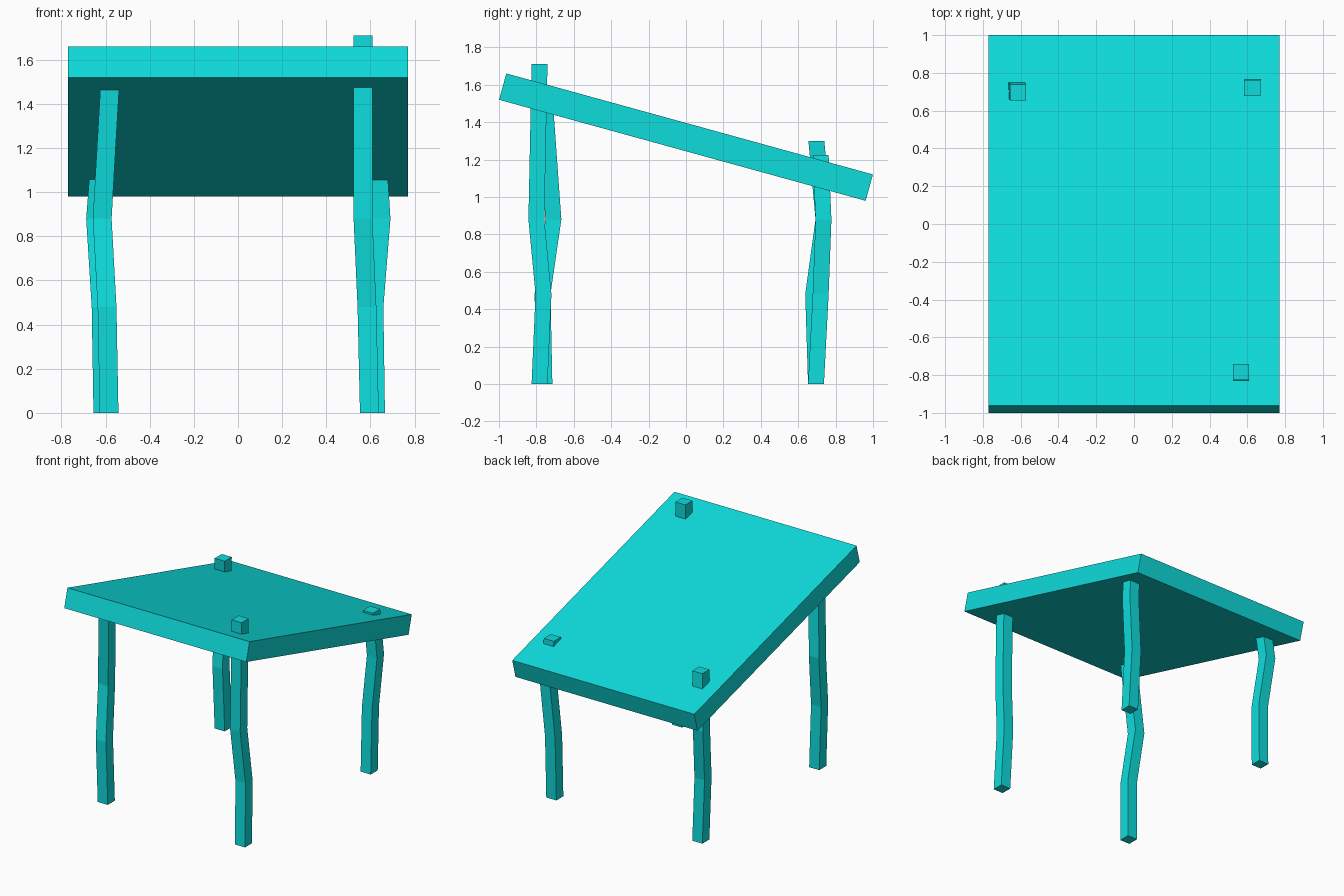
import bpy
import bmesh
from math import atan2
from mathutils import Vector

default = bpy.data.objects.get("Cube")
if default:
    bpy.data.objects.remove(default, do_unlink=True)

cyan = bpy.data.materials.new("cyan")
cyan.use_nodes = True
cyan.diffuse_color = (0.0045, 0.72, 0.72, 1)
cyan.node_tree.nodes["Principled BSDF"].inputs["Base Color"].default_value = cyan.diffuse_color


def add_object(name, bm):
    bmesh.ops.recalc_face_normals(bm, faces=bm.faces)
    mesh = bpy.data.meshes.new(name)
    bm.to_mesh(mesh)
    bm.free()
    mesh.materials.append(cyan)
    obj = bpy.data.objects.new(name, mesh)
    bpy.context.collection.objects.link(obj)
    return obj


def add_leg(name, path, width=0.085):
    """Square post swept through a bent path of centre points."""
    bm = bmesh.new()
    h = width / 2
    rings = [[bm.verts.new(Vector(p) + Vector((sx * h, sy * h, 0)))
              for sx, sy in ((-1, -1), (1, -1), (1, 1), (-1, 1))] for p in path]
    bm.faces.new(rings[0])
    bm.faces.new(rings[-1])
    for low, high in zip(rings, rings[1:]):
        for i in range(4):
            j = (i + 1) % 4
            bm.faces.new((low[i], low[j], high[j], high[i]))
    return add_object(name, bm)


# Sloping tabletop, high at the front
bm = bmesh.new()
bmesh.ops.create_cube(bm, size=1)
bmesh.ops.scale(bm, vec=(1.54, 2.033, 0.146), verts=bm.verts)
top = add_object("tabletop", bm)
top.location.z = 1.32
top.rotation_euler.x = atan2(-0.54, 1.96)

# Crooked legs, three of them poking through the top
knee, bend = 0.48, 0.88
add_leg("front_right_leg", [(-0.584, -0.757, 0), (-0.593, -0.767, knee),
                            (-0.615, -0.709, bend), (-0.578, -0.755, 1.52)])
add_leg("front_left_leg", [(0.595, -0.783, 0), (0.584, -0.762, knee),
                           (0.566, -0.8, bend), (0.566, -0.783, 1.71)])
add_leg("back_right_leg", [(-0.612, 0.695, 0), (-0.62, 0.68, knee),
                           (-0.645, 0.735, bend), (-0.613, 0.697, 1.3)])
add_leg("back_left_leg", [(0.623, 0.695, 0), (0.616, 0.72, knee),
                          (0.648, 0.735, bend), (0.626, 0.72, 1.225)])
